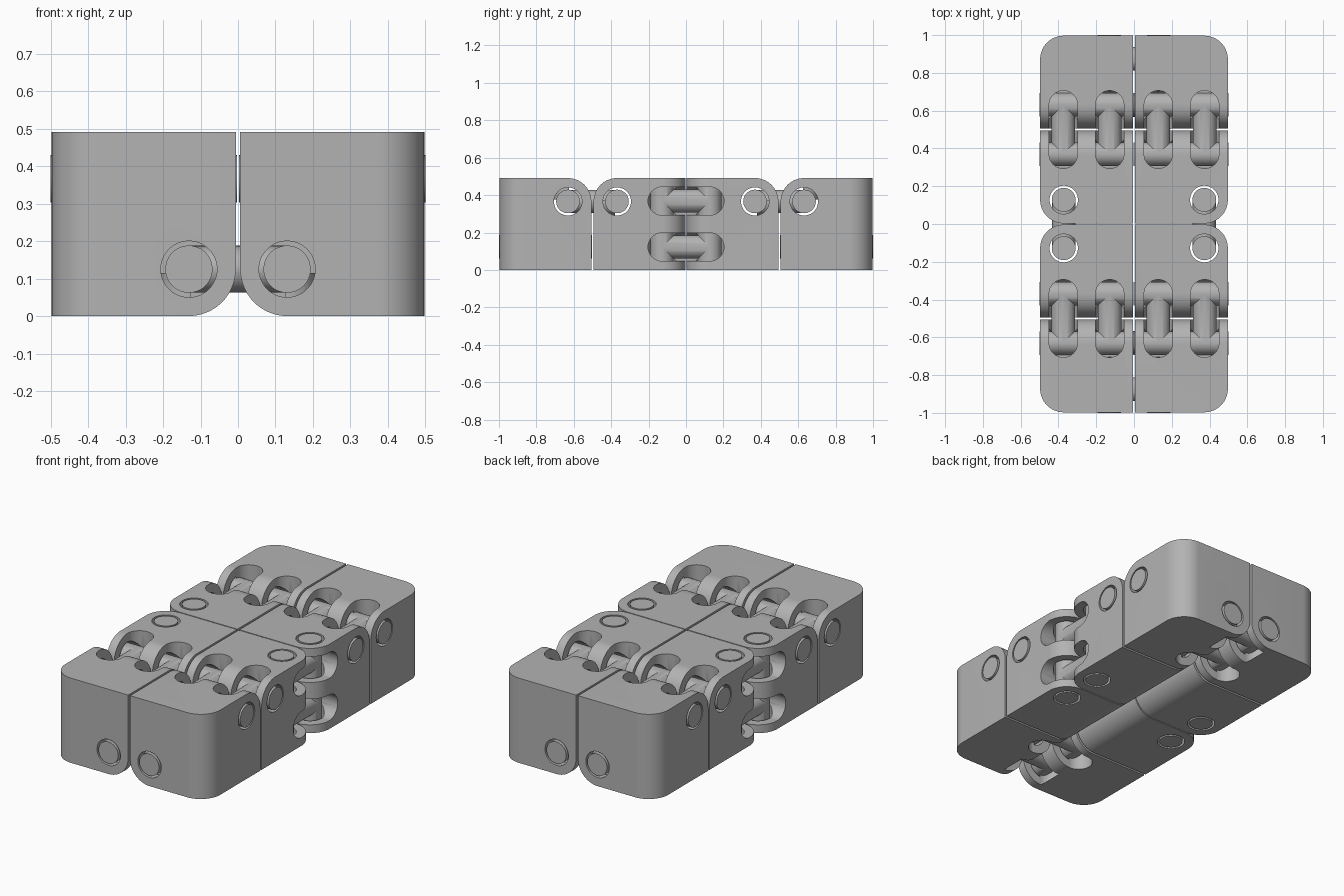
import bpy, bmesh, math
from mathutils import Vector, Matrix

if "Cube" in bpy.data.objects:
    bpy.data.objects.remove(bpy.data.objects["Cube"])

SIZE, GAP = 0.491, 0.006      # block edge, half the gap between blocks
INSET = 0.125                 # pin axis distance from a face, also edge radius
PIN_R, HOLE_R = 0.063, 0.075
LO, HI = GAP, GAP + SIZE
PIN = LO + INSET              # pin offset from a hinge plane
TOP = SIZE - INSET            # height of the upper pins
SLOTS = (SIZE * 0.25, SIZE * 0.75)

grey = bpy.data.materials.new("grey plastic")
grey.diffuse_color = (0.45, 0.45, 0.45, 1)
grey.use_nodes = True
grey.node_tree.nodes["Principled BSDF"].inputs["Base Color"].default_value = grey.diffuse_color


def make(name, bm):
    bmesh.ops.recalc_face_normals(bm, faces=bm.faces)
    me = bpy.data.meshes.new(name)
    bm.to_mesh(me)
    bm.free()
    ob = bpy.data.objects.new(name, me)
    bpy.context.collection.objects.link(ob)
    me.materials.append(grey)
    return ob


def rod(a, b, r, name="cutter"):
    a, b = Vector(a), Vector(b)
    rot = (b - a).to_track_quat('Z', 'Y').to_matrix().to_4x4()
    bm = bmesh.new()
    bmesh.ops.create_cone(bm, cap_ends=True, segments=48, radius1=r, radius2=r,
                          depth=(b - a).length,
                          matrix=Matrix.Translation((a + b) / 2) @ rot)
    return make(name, bm)


def box(a, b, name="cutter"):
    a, b = Vector(a), Vector(b)
    size = [abs(c) for c in (b - a)]
    bm = bmesh.new()
    bmesh.ops.create_cube(bm, size=1, matrix=Matrix.Translation((a + b) / 2)
                          @ Matrix.Diagonal((*size, 1)))
    return make(name, bm)


def combine(ob, others, op):
    bpy.context.view_layer.objects.active = ob
    for o in others:
        m = ob.modifiers.new("bool", 'BOOLEAN')
        m.operation, m.solver, m.object = op, 'EXACT', o
        bpy.ops.object.modifier_apply(modifier=m.name)
        bpy.data.objects.remove(o)


def finish(ob, mirror_x, mirror_y):
    bpy.ops.object.select_all(action='DESELECT')
    ob.select_set(True)
    bpy.context.view_layer.objects.active = ob
    bpy.ops.object.shade_smooth_by_angle(angle=math.radians(30))
    m = ob.modifiers.new("mirror", 'MIRROR')
    m.use_axis = (mirror_x, mirror_y, False)
    m.use_mirror_merge = False
    bpy.ops.object.modifier_apply(modifier=m.name)


def hinge_cutters(centre, w, u, v, start):
    """Pin hole along w, plus two slots letting a link swing from u to v."""
    c, w, u, v = Vector(centre), Vector(w), Vector(u), Vector(v)
    cuts = [rod(c + w * (start - 0.05), c + w * (start + SIZE + 0.05), HOLE_R)]
    for s in SLOTS:
        p = c + w * (start + s)
        half = w * (HOLE_R - 0.0004)
        cuts.append(rod(p + u * 0.01, p + u * 0.22, HOLE_R))
        cuts.append(rod(p + v * 0.01, p + v * 0.22, HOLE_R))
        cuts.append(box(p - half, p + half + u * 0.21 + v * 0.21))
    return cuts


def block(name, y0, top_y, corner_y):
    """Block with three rounded edges: top hinge, bottom hinge, outer corner."""
    ob = box((LO, y0, 0), (HI, y0 + SIZE, SIZE), name)
    bm = bmesh.new()
    bm.from_mesh(ob.data)

    def lies(e, **at):
        return all(abs(v.co["xyz".index(k)] - val) < 1e-4
                   for v in e.verts for k, val in at.items())
    edges = [e for e in bm.edges if lies(e, y=top_y, z=SIZE)
             or lies(e, x=LO, z=0) or lies(e, x=HI, y=corner_y)]
    bmesh.ops.bevel(bm, geom=edges, offset=INSET, segments=14, profile=0.5,
                    affect='EDGES')
    bm.to_mesh(ob.data)
    bm.free()
    return ob


X, Y, Z = Vector((1, 0, 0)), Vector((0, 1, 0)), Vector((0, 0, 1))
OUT0 = 0.5 + GAP              # near face of the end blocks
IN0 = 0.5 - GAP - SIZE        # near face of the middle blocks
IN_PIN = IN0 + INSET

# End blocks: top hinge and bottom hinge
end = block("end_blocks", OUT0, OUT0, OUT0 + SIZE)
combine(end, hinge_cutters((0, OUT0 + INSET, TOP), X, -Y, Z, LO)
        + hinge_cutters((PIN, 0, INSET), Y, -X, -Z, OUT0), 'DIFFERENCE')
finish(end, True, True)

# Middle blocks: top hinge and side hinge
mid = block("middle_blocks", IN0, IN0 + SIZE, IN0)
combine(mid, hinge_cutters((0, IN0 + SIZE - INSET, TOP), X, Y, Z, LO)
        + hinge_cutters((HI - INSET, IN_PIN, 0), Z, -Y, X, 0), 'DIFFERENCE')
finish(mid, True, True)


def link(name, p, q, w, start, over, mirrors):
    """Two parallel pins joined by two crossbars."""
    p, q, w = Vector(p), Vector(q), Vector(w)
    a, b = w * (start - over), w * (start + SIZE + over)
    ob = rod(p + a, p + b, PIN_R, name)
    bars = [rod(p + w * (start + s), q + w * (start + s), PIN_R - 0.0004)
            for s in SLOTS]
    combine(ob, [rod(q + a, q + b, PIN_R)] + bars, 'UNION')
    finish(ob, *mirrors)


link("top_links", (0, OUT0 + INSET, TOP), (0, IN0 + SIZE - INSET, TOP),
     X, LO, 0.003, (True, True))
link("bottom_links", (PIN, 0, INSET), (-PIN, 0, INSET),
     Y, OUT0, 0.003, (False, True))
link("side_links", (HI - INSET, IN_PIN, 0), (HI - INSET, -IN_PIN, 0),
     Z, 0, 0.0, (True, False))
